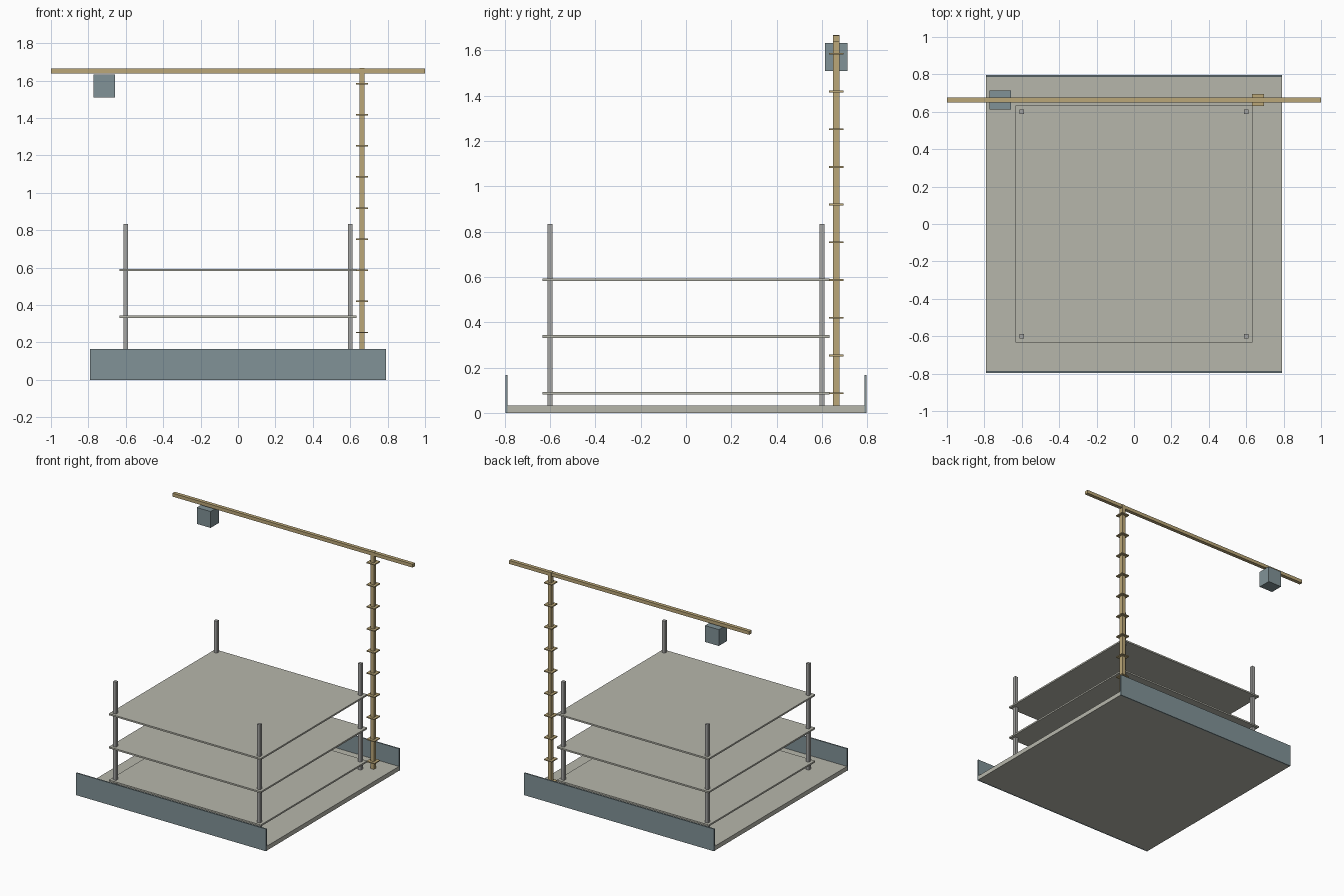
import bpy

if "Cube" in bpy.data.objects:
    bpy.data.objects.remove(bpy.data.objects["Cube"], do_unlink=True)


def material(name, rgb):
    mat = bpy.data.materials.new(name)
    mat.use_nodes = True
    colour = (*rgb, 1)
    mat.diffuse_color = colour
    mat.node_tree.nodes["Principled BSDF"].inputs["Base Color"].default_value = colour
    return mat


concrete = material("concrete", (0.47, 0.47, 0.41))
post_grey = material("post grey", (0.38, 0.38, 0.37))
blue_steel = material("blue steel", (0.22, 0.29, 0.31))
crane_tan = material("crane tan", (0.50, 0.39, 0.19))


def box(name, centre, size, mat):
    bpy.ops.mesh.primitive_cube_add(size=1, location=centre)
    ob = bpy.context.object
    ob.name = name
    ob.scale = size
    bpy.ops.object.transform_apply(location=False, rotation=False, scale=True)
    ob.data.materials.append(mat)
    return ob


# Ground slab with a barrier along the front and back
base_top = 0.033
box("ground_slab", (0, 0, base_top / 2), (1.58, 1.58, base_top), concrete)
for side, y in (("front", -0.792), ("back", 0.792)):
    box(side + "_barrier", (0, y, 0.083), (1.582, 0.01, 0.167), blue_steel)

# Building floors
for i in range(3):
    box(f"floor_{i + 1}", (0, 0, 0.087 + i * 0.25), (1.266, 1.266, 0.012), concrete)

# Corner columns
for depth, y in (("front", -0.6), ("back", 0.6)):
    for side, x in (("right", -0.6), ("left", 0.6)):
        box(f"{depth}_{side}_column", (x, y, 0.433), (0.024, 0.024, 0.8), post_grey)

# Crane mast with evenly spaced collars
mast = 0.663
mast_top = 1.667
box("crane_mast", (mast, mast, (base_top + mast_top) / 2),
    (0.029, 0.029, mast_top - base_top), crane_tan)
for i in range(10):
    box(f"mast_collar_{i + 1}", (mast, mast, 0.087 + i * 0.1664),
        (0.066, 0.066, 0.008), crane_tan)

# Crane jib and hanging counterweight
box("crane_jib", (0, mast, 1.652), (2, 0.027, 0.026), crane_tan)
box("counterweight", (-0.715, mast, 1.57), (0.115, 0.1, 0.123), blue_steel)
